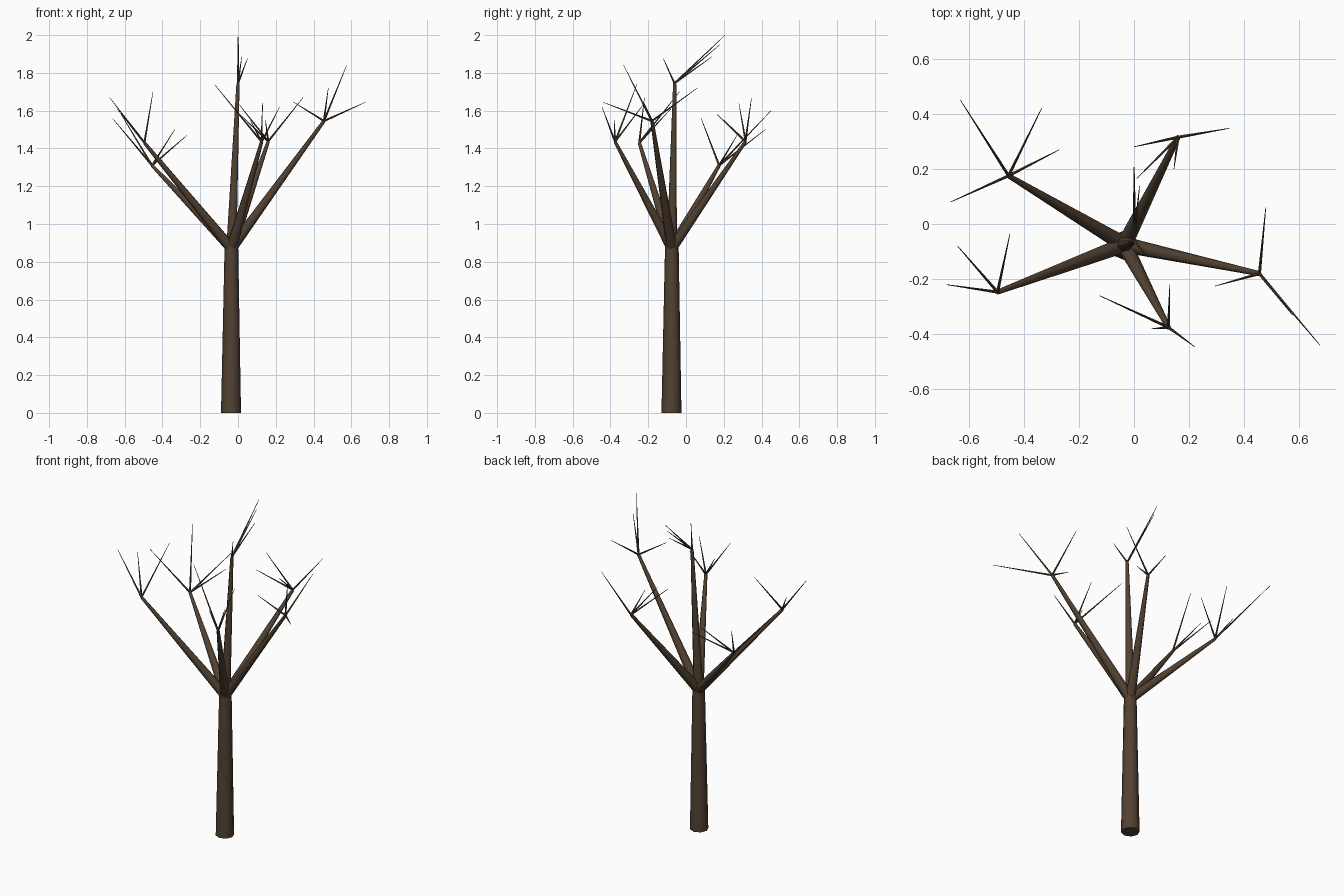
import bpy
from mathutils import Vector

cube = bpy.data.objects.get("Cube")
if cube:
    bpy.data.objects.remove(cube, do_unlink=True)

bark = bpy.data.materials.new("dark_brown_bark")
bark.use_nodes = True
colour = (0.085, 0.054, 0.032, 1)
bark.diffuse_color = colour
bark.node_tree.nodes["Principled BSDF"].inputs["Base Color"].default_value = colour


def limb(name, start, end, r1, r2, sides):
    """Tapered limb running from start to end."""
    a, b = Vector(start), Vector(end)
    bpy.ops.mesh.primitive_cone_add(vertices=sides, radius1=r1, radius2=r2,
                                    depth=(b - a).length, location=(a + b) / 2)
    ob = bpy.context.object
    ob.name = name
    ob.rotation_euler = (b - a).to_track_quat('Z', 'Y').to_euler()
    ob.data.materials.append(bark)
    bpy.ops.object.shade_smooth_by_angle(angle=0.9)
    return ob


# Trunk
crown = (-0.035, -0.075, 0.87)
limb("trunk", (-0.037, -0.077, 0), (-0.035, -0.075, 0.885), 0.053, 0.036, 8)

# Each branch: its end, then the tips of the twigs it carries
branches = {
    "back_right": ((-0.455, 0.175, 1.31), [(-0.63, 0.45, 1.6), (-0.335, 0.42, 1.5),
                                           (-0.27, 0.27, 1.47), (-0.665, 0.08, 1.56)]),
    "front_right": ((-0.495, -0.247, 1.43), [(-0.68, -0.22, 1.67), (-0.64, -0.08, 1.61),
                                             (-0.45, -0.035, 1.7)]),
    "front": ((0.125, -0.375, 1.435), [(-0.125, -0.26, 1.74), (0.13, -0.22, 1.64),
                                       (0.065, -0.38, 1.55), (0.22, -0.445, 1.62)]),
    "front_left": ((0.455, -0.18, 1.545), [(0.478, 0.06, 1.72), (0.675, -0.44, 1.645),
                                           (0.575, -0.33, 1.84), (0.295, -0.225, 1.645)]),
    "back_left": ((0.16, 0.315, 1.437), [(0.345, 0.347, 1.67), (0, 0.28, 1.64),
                                         (0.01, 0.165, 1.58), (0.145, 0.2, 1.55)]),
    "top": ((0, -0.06, 1.745), [(0, 0.207, 2), (0.003, 0.18, 1.95),
                                (0.02, 0.137, 1.885), (0.05, -0.12, 1.875)]),
}
for place, (end, tips) in branches.items():
    limb(place + "_branch", crown, end, 0.029, 0.009, 8)
    for i, tip in enumerate(tips, 1):
        limb(f"{place}_twig_{i}", end, tip, 0.006, 0.0012, 5)
